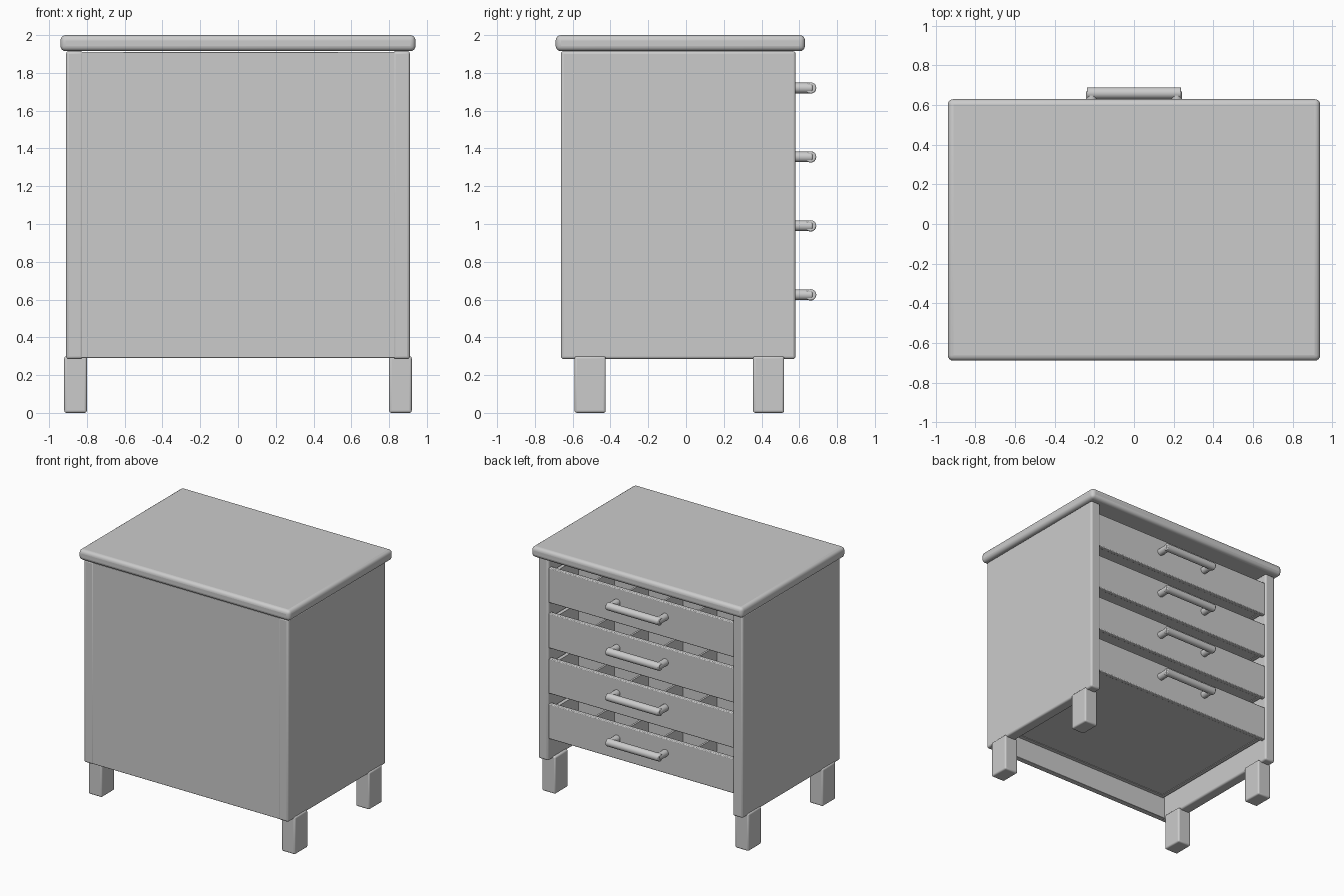
import bpy
import math

if "Cube" in bpy.data.objects:
    bpy.data.objects.remove(bpy.data.objects["Cube"])


def finish(obj, bevel=0.0, segments=3):
    """Round the edges and shade smoothly while keeping corners sharp."""
    if bevel:
        mod = obj.modifiers.new("rounded_edges", 'BEVEL')
        mod.width = bevel
        mod.segments = segments
        mod.limit_method = 'ANGLE'
    bpy.ops.object.shade_smooth_by_angle(angle=math.radians(35))
    return obj


def box(name, x, y, z, bevel=0.0, segments=3):
    """Box from (min, max) ranges."""
    bpy.ops.mesh.primitive_cube_add(size=1)
    obj = bpy.context.object
    obj.name = name
    obj.location = [(r[0] + r[1]) / 2 for r in (x, y, z)]
    obj.scale = [r[1] - r[0] for r in (x, y, z)]
    bpy.ops.object.transform_apply(location=False, rotation=False, scale=True)
    return finish(obj, bevel, segments)


def rod(name, centre, radius, length, rotation, bevel):
    bpy.ops.mesh.primitive_cylinder_add(vertices=24, radius=radius, depth=length,
                                        location=centre, rotation=rotation)
    obj = bpy.context.object
    obj.name = name
    return finish(obj, bevel, 2)


def mirrored(s, a, b):
    return tuple(sorted((s * a, s * b)))


# Table top
box("top", (-0.94, 0.94), (-0.69, 0.63), (1.915, 2.0), 0.028, 4)

# Carcass: closed panel on the -y face, thick side panels
box("closed_panel", (-0.855, 0.855), (-0.66, -0.615), (0.29, 1.91), 0.004, 2)
for s, side in ((-1, "left"), (1, "right")):
    box(f"{side}_side_panel", mirrored(s, 0.82, 0.91), (-0.662, 0.58), (0.285, 1.915), 0.014)
    for end, y in (("front", (-0.59, -0.425)), ("back", (0.355, 0.52))):
        box(f"{side}_{end}_leg", mirrored(s, 0.80, 0.92), y, (0.0, 0.30), 0.012)

# Four open-topped drawers with dividers and bar handles
for i in range(4):
    h = 0.63 + i * 0.365
    n = f"drawer_{i + 1}"
    low, high = h - 0.17, h + 0.11
    box(f"{n}_front", (-0.825, 0.825), (0.535, 0.57), (low, high), 0.006, 2)
    box(f"{n}_floor", (-0.80, 0.80), (-0.59, 0.54), (low + 0.005, low + 0.03))
    box(f"{n}_rear", (-0.80, 0.80), (-0.61, -0.58), (low, high - 0.02))
    for s in (-1, 1):
        box(f"{n}_side", mirrored(s, 0.77, 0.80), (-0.61, 0.54), (low, high - 0.02))
    for k in (-1.5, -0.5, 0.5, 1.5):
        box(f"{n}_divider", (k * 0.305 - 0.008, k * 0.305 + 0.008),
            (-0.59, 0.54), (low + 0.02, high - 0.03))
    for y in (-0.30, -0.02, 0.26):
        box(f"{n}_cross_divider", (-0.78, 0.78), (y - 0.008, y + 0.008),
            (low + 0.02, high - 0.03))

    # Handle: bar along x on two posts
    rod(f"{n}_handle_bar", (0, 0.66, h - 0.005), 0.03, 0.475, (0, math.pi / 2, 0), 0.006)
    for s in (-1, 1):
        rod(f"{n}_handle_post", (s * 0.215, 0.61, h - 0.005), 0.028, 0.12,
            (math.pi / 2, 0, 0), 0.006)
